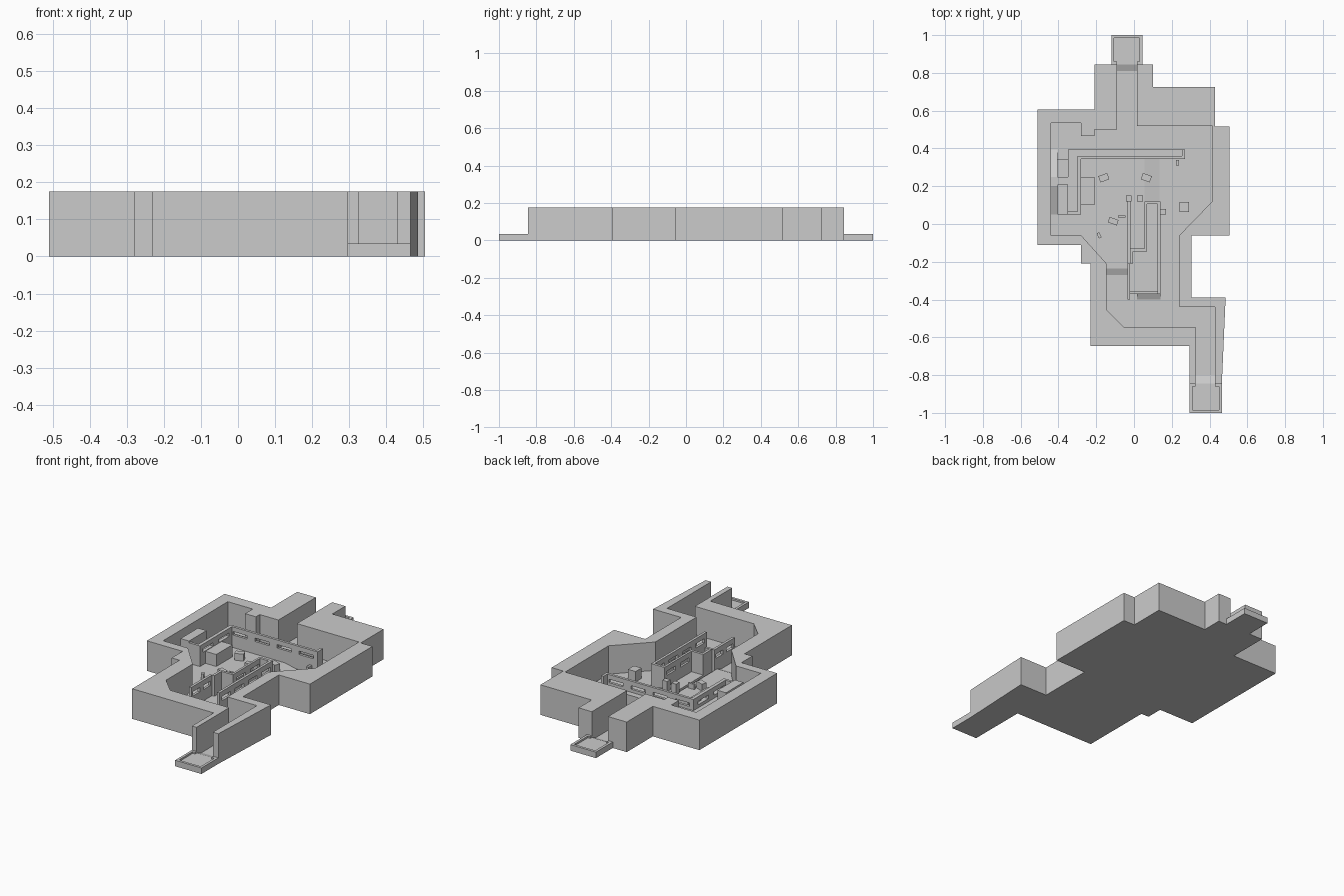
import bpy, bmesh, math

if "Cube" in bpy.data.objects:
    bpy.data.objects.remove(bpy.data.objects["Cube"])

TOP, LOW, COURT = 0.175, 0.01, 0.025     # outer wall top, arena floor, raised court
DECK, PARAPET = 0.08, 0.145              # raised walkway, thin wall top


def finish(bm, name):
    bmesh.ops.recalc_face_normals(bm, faces=bm.faces)
    me = bpy.data.meshes.new(name)
    bm.to_mesh(me)
    bm.free()
    ob = bpy.data.objects.new(name, me)
    bpy.context.collection.objects.link(ob)
    return ob


def prism(name, pts, z0, z1):
    """Extrude a plan outline upwards."""
    bm = bmesh.new()
    f = bm.faces.new([bm.verts.new((x, y, z0)) for x, y in pts])
    r = bmesh.ops.extrude_face_region(bm, geom=[f])
    for v in r["geom"]:
        if isinstance(v, bmesh.types.BMVert):
            v.co.z = z1
    return finish(bm, name)


def block(name, x0, x1, y0, y1, z0, z1):
    return prism(name, [(x0, y0), (x1, y0), (x1, y1), (x0, y1)], z0, z1)


def ramp(name, x0, x1, y0, y1, za, zb, base=0.0):
    """Block whose top slopes from za at y0 to zb at y1."""
    ob = block(name, x0, x1, y0, y1, base, 1.0)
    for v in ob.data.vertices:
        if v.co.z > 0.9:
            v.co.z = za if abs(v.co.y - y0) < 1e-5 else zb
    return ob


def slotted_wall(name, x0, x1, y0, y1, z0, z1, count, s0, s1, fill=0.65):
    """Thin wall with a row of long horizontal slots through it."""
    block(name + "_sill", x0, x1, y0, y1, z0, s0)
    block(name + "_lintel", x0, x1, y0, y1, s1, z1)
    along_x = (x1 - x0) > (y1 - y0)
    a, b = (x0, x1) if along_x else (y0, y1)
    step = (b - a) / count
    gap = step * (1 - fill) / 2
    edges = [a]
    for i in range(count):
        edges += [a + i * step + gap, a + (i + 1) * step - gap]
    edges.append(b)
    for p, q in zip(edges[::2], edges[1::2]):
        if along_x:
            block(name + "_pier", p, q, y0, y1, s0, s1)
        else:
            block(name + "_pier", x0, x1, p, q, s0, s1)


# Thick outer walls: outer and inner chains, north to south
west_outer = [(-.21, .845), (-.21, .605), (-.51, .605), (-.51, -.11), (-.28, -.11),
              (-.28, -.21), (-.23, -.21), (-.23, -.645), (.295, -.645), (.295, -.845)]
west_inner = [(-.09, .845), (-.09, .5), (-.21, .5), (-.21, .465), (-.28, .465), (-.28, .535),
              (-.44, .535), (-.44, -.06), (-.28, -.06), (-.145, -.21), (-.145, -.455),
              (-.055, -.545), (.325, -.545), (.325, -.845)]
east_outer = [(.1, .845), (.1, .725), (.43, .725), (.43, .515), (.505, .515), (.505, -.06),
              (.305, -.06), (.305, -.39), (.485, -.39), (.465, -.845)]
east_inner = [(.015, .845), (.015, .52), (.415, .52), (.415, .12), (.24, -.06),
              (.24, -.44), (.43, -.44), (.43, -.845)]
prism("west_outer_wall", west_outer + west_inner[::-1], 0, TOP)
prism("east_outer_wall", east_outer + east_inner[::-1], 0, TOP)
prism("arena_floor", west_inner + east_inner[::-1], 0, LOW)

# Low entry trays at both ends, each with a rim, floor and ramp down
for name, xa, xb, oa, ob_, s in (("north", -.12, .045, -.09, .015, 1),
                                 ("south", .295, .465, .325, .43, -1)):
    t = .015
    prism(name + "_entry_rim", [(x, s * y) for x, y in (
        (xa, .845), (xa, 1), (xb, 1), (xb, .845), (ob_, .845), (ob_, .86), (xb - t, .86),
        (xb - t, 1 - t), (xa + t, 1 - t), (xa + t, .86), (oa, .86), (oa, .845))], 0, .035)
    prism(name + "_entry_floor", [(x, s * y) for x, y in (
        (oa, .845), (ob_, .845), (ob_, .86), (xb - t, .86), (xb - t, 1 - t),
        (xa + t, 1 - t), (xa + t, .86), (oa, .86))], 0, COURT)
ramp("north_entry_ramp", -.09, .015, .81, .845, LOW, COURT)
ramp("south_entry_ramp", .325, .43, -.845, -.80, COURT, LOW)

# Raised court with ramps to the lower ground
prism("court_floor", [(-.44, -.06), (-.28, -.06), (-.145, -.21), (-.145, -.235), (-.035, -.235),
                      (-.035, .12), (.055, .12), (.055, .345), (-.44, .345)], LOW, COURT)
ramp("court_south_ramp", -.145, -.035, -.27, -.235, LOW, COURT)
slope = block("court_east_ramp", .055, .135, .12, .345, 0, COURT)
for v in slope.data.vertices:
    if v.co.x > .1 and v.co.z > .01:
        v.co.z = LOW

# L-shaped walkway with slotted parapet
prism("walkway_deck", [(-.35, .395), (.27, .395), (.27, .36), (-.30, .36), (-.30, .05),
                       (-.35, .05)], LOW, DECK)
slotted_wall("north_parapet", -.30, .27, .345, .36, LOW, PARAPET, 4, .098, .118)
slotted_wall("west_parapet", -.30, -.28, .05, .345, LOW, PARAPET, 2, .098, .118)
block("parapet_end", .255, .27, .36, .395, DECK, PARAPET)
block("walkway_south_end", -.35, -.30, .05, .065, DECK, PARAPET)
block("lookout_block", -.405, -.35, .05, .21, LOW, .155)
block("walkway_landing", -.44, -.35, .2, .25, LOW, DECK)
ramp("landing_north_ramp", -.44, -.405, .25, .395, DECK, LOW)
ramp("landing_south_ramp", -.44, -.405, .05, .2, COURT, DECK)
block("court_platform", -.28, -.21, .10, .25, LOW, .095)

# Central bunker: open-topped corridor with slotted walls
block("bunker_floor", -.02, .135, -.37, .12, LOW, COURT)
ramp("bunker_ramp", .015, .14, -.40, -.37, LOW, COURT)
slotted_wall("bunker_east_wall", .125, .14, -.37, .12, LOW, PARAPET, 4, .09, .115)
slotted_wall("bunker_west_wall", .055, .068, -.13, .12, LOW, PARAPET, 2, .09, .115)
block("bunker_north_wall", .068, .125, .105, .12, LOW, PARAPET)
block("bunker_step_wall", -.02, .068, -.145, -.13, LOW, PARAPET)
block("bunker_side_wall", -.02, -.005, -.21, -.145, LOW, PARAPET)
slotted_wall("bunker_porch_wall", -.035, -.02, -.40, -.21, LOW, PARAPET, 2, .09, .115)
block("bunker_south_wall", -.02, .125, -.37, -.355, LOW, .06)

# Scattered crates, posts and barriers: x, y, width, depth, turn, top
for x, y, w, d, turn, top in (
        (-.16, .245, .05, .035, 20, .065), (.065, .245, .05, .035, -20, .065),
        (-.027, .135, .03, .03, 0, .085), (.032, .135, .03, .03, 0, .085),
        (.155, .065, .03, .03, 0, .06), (.267, .09, .05, .055, 0, .07),
        (.23, .325, .015, .03, 0, .06), (-.11, .015, .05, .03, -20, .065),
        (-.065, .04, .04, .012, 0, .055), (-.185, -.06, .015, .03, 25, .055)):
    c = block("crate", -w / 2, w / 2, -d / 2, d / 2, LOW, top)
    c.location = (x, y, 0)
    c.rotation_euler.z = math.radians(turn)
